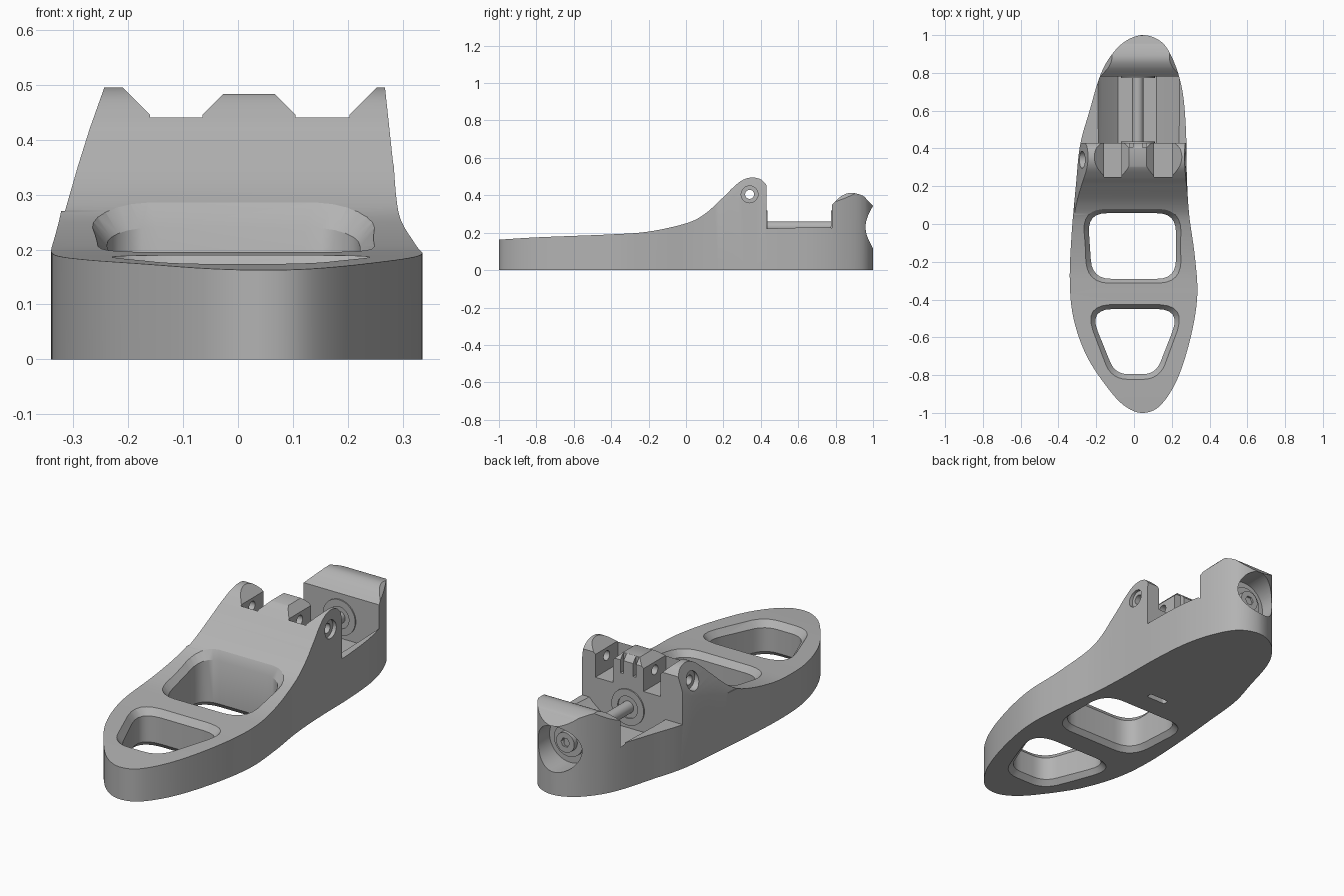
import bpy, bmesh, math
from mathutils import Vector

if "Cube" in bpy.data.objects:
    bpy.data.objects.remove(bpy.data.objects["Cube"])

grey = bpy.data.materials.new("plain grey")
grey.use_nodes = True
grey.diffuse_color = (0.45, 0.45, 0.45, 1)
grey.node_tree.nodes["Principled BSDF"].inputs["Base Color"].default_value = (0.45, 0.45, 0.45, 1)

AXIS_X, AXIS_Z = 0.02, 0.23     # clamp screw axis
PIN_Y, PIN_Z = 0.34, 0.405      # hinge pin axis


def spline(pts, steps=8, closed=False):
    """Catmull-Rom curve through 2D points."""
    pts = [Vector(p) for p in pts]
    n = len(pts)
    out = []
    for i in range(n if closed else n - 1):
        def at(k):
            return pts[k % n] if closed else pts[max(0, min(n - 1, k))]
        a, b, c, d = (at(i + k) for k in (-1, 0, 1, 2))
        for s in range(steps):
            t = s / steps
            out.append(0.5 * (2 * b + (c - a) * t + (2 * a - 5 * b + 4 * c - d) * t ** 2
                              + (3 * b - a - 3 * c + d) * t ** 3))
    return out if closed else out + [pts[-1]]


def rounded(pts, radii, steps=6):
    """Polygon with each corner replaced by a smooth arc."""
    out = []
    pts = [Vector(p) for p in pts]
    for i, (p, r) in enumerate(zip(pts, radii)):
        a = p + (pts[i - 1] - p).normalized() * r
        b = p + (pts[(i + 1) % len(pts)] - p).normalized() * r
        for s in range(steps + 1):
            t = s / steps
            out.append(a * (1 - t) ** 2 + p * 2 * t * (1 - t) + b * t * t)
    return out


def circle(cx, cy, r, n=40):
    return [(cx + r * math.cos(math.tau * i / n), cy + r * math.sin(math.tau * i / n)) for i in range(n)]


def loft(name, rings):
    """Closed solid through rings of equal vertex count."""
    bm = bmesh.new()
    loops = [[bm.verts.new(p) for p in ring] for ring in rings]
    for lo, hi in zip(loops, loops[1:]):
        for i in range(len(lo)):
            j = (i + 1) % len(lo)
            bm.faces.new((lo[i], lo[j], hi[j], hi[i]))
    bm.faces.new(loops[0][::-1])
    bm.faces.new(loops[-1])
    if len(rings) > 2:
        bmesh.ops.triangulate(bm, faces=bm.faces)
    bmesh.ops.recalc_face_normals(bm, faces=bm.faces)
    mesh = bpy.data.meshes.new(name)
    bm.to_mesh(mesh)
    bm.free()
    mesh.materials.append(grey)
    obj = bpy.data.objects.new(name, mesh)
    bpy.context.collection.objects.link(obj)
    return obj


def prism(name, pts, axis, a, b):
    place = {"x": lambda p, h: (h, p[0], p[1]),
             "y": lambda p, h: (p[0], h, p[1]),
             "z": lambda p, h: (p[0], p[1], h)}[axis]
    return loft(name, [[place(p, h) for p in pts] for h in (a, b)])


def box(x0, x1, z0, z1):
    return [(x0, z0), (x1, z0), (x1, z1), (x0, z1)]


def combine(obj, tool, op="DIFFERENCE"):
    tool.hide_render = True
    mod = obj.modifiers.new("shape", "BOOLEAN")
    mod.operation, mod.object, mod.solver = op, tool, "EXACT"
    bpy.context.view_layer.objects.active = obj
    bpy.ops.object.modifier_apply(modifier=mod.name)
    bpy.data.objects.remove(tool)


# Plan outline extruded, then trimmed by the side profile
outline = spline([(0.05, -1), (0.14, -0.96), (0.23, -0.82), (0.30, -0.6), (0.335, -0.38), (0.322, -0.17),
                  (0.292, 0.05), (0.28, 0.25), (0.275, 0.5), (0.257, 0.7), (0.215, 0.85), (0.15, 0.96),
                  (0.05, 1), (-0.05, 0.965), (-0.13, 0.88), (-0.185, 0.77), (-0.235, 0.6), (-0.285, 0.42),
                  (-0.308, 0.2), (-0.33, -0.05), (-0.34, -0.3), (-0.32, -0.5), (-0.25, -0.7),
                  (-0.13, -0.88), (-0.04, -0.97)], closed=True)
body = prism("body", outline, "z", 0, 0.6)

ramp = spline([(-1.05, 0.159), (-0.8, 0.175), (-0.4, 0.191), (-0.2, 0.206), (0, 0.25), (0.1, 0.3),
               (0.2, 0.39), (0.25, 0.44), (0.3, 0.48), (0.35, 0.495), (0.4, 0.485), (0.43, 0.455)])
heel = spline([(0.78, 0.35), (0.83, 0.395), (0.88, 0.413), (0.94, 0.4), (0.97, 0.375), (1.05, 0.29)])
side = ramp + [Vector((0.43, 0.222)), Vector((0.78, 0.232))] + heel + [Vector((1.05, -0.05)),
                                                                        Vector((-1.05, -0.05))]
combine(body, prism("side_profile", side, "x", -0.6, 0.6), "INTERSECT")


def surface(y):
    for a, b in zip(ramp, ramp[1:]):
        if a[0] <= y <= b[0]:
            return a[1] + (b[1] - a[1]) * (y - a[0]) / (b[0] - a[0])
    return ramp[-1][1]


# Sloped flanks of the hinge hump
combine(body, prism("right_flank", [(-0.315, 0.27), (-0.292, 0.35), (-0.27, 0.42), (-0.238, 0.51),
                                    (-0.5, 0.51), (-0.5, 0.27)], "y", -0.2, 0.6))
combine(body, prism("left_flank", [(0.305, 0.25), (0.282, 0.36), (0.266, 0.51), (0.5, 0.51), (0.5, 0.25)],
                    "y", -0.2, 0.6))

# Two windows with chamfered rims above and below
windows = [([(-0.245, 0.057), (0.222, 0.057), (0.222, -0.29), (-0.222, -0.29)], (0.1, 0.1, 0.1, 0.1)),
           ([(-0.24, -0.45), (0.25, -0.45), (0.115, -0.795), (-0.1, -0.795)], (0.13, 0.13, 0.07, 0.07))]
for corners, radii in windows:
    inner = rounded(corners, radii)
    centre = (Vector((min(p.x for p in inner), min(p.y for p in inner)))
              + Vector((max(p.x for p in inner), max(p.y for p in inner)))) / 2

    def ring(grow, height):
        pts = [p + (p - centre).normalized() * grow for p in inner]
        return [(p.x, p.y, height(p.y)) for p in pts]
    combine(body, loft("window", [ring(0.045, lambda y: -0.02), ring(0, lambda y: 0.025),
                                  ring(0, lambda y: surface(y) - 0.032),
                                  ring(0.028, surface), ring(0.028, lambda y: 0.65)]))

# Hinge pockets with flared mouths
for left, right in ((-0.16, -0.065), (0.105, 0.203)):
    f = 0.07
    combine(body, prism("pocket", [(left, 0.33), (right, 0.33), (right, 0.445), (right + f, 0.445 + f),
                                   (left - f, 0.445 + f), (left, 0.445)], "y", 0.25, 0.47))

# Centre lug: lowered top and two small slots
combine(body, prism("lug_top", box(-0.04, 0.08, 0.483, 0.55), "y", 0.2, 0.5))
for x in (-0.015, 0.055):
    combine(body, prism("lug_slot", box(x - 0.009, x + 0.009, 0.39, 0.5), "y", 0.405, 0.45))

# Hinge pin bore with wide seats at both ends
combine(body, prism("pin_bore", circle(PIN_Y, PIN_Z, 0.024), "x", -0.5, 0.5))
for a, b in ((-0.5, -0.255), (0.258, 0.5)):
    combine(body, prism("pin_seat", circle(PIN_Y, PIN_Z, 0.045), "x", a, b))

# Trough under the clamp screw
combine(body, prism("trough", [(-0.195, 0.3), (-0.19, 0.225), (-0.17, 0.2), (-0.085, 0.125), (0.12, 0.125),
                               (0.215, 0.2), (0.24, 0.225), (0.245, 0.3)], "y", 0.43, 0.78))

# Heel shoulders and the round screw recess
for s in (-1, 1):
    x = 0.035 + s * 0.155
    combine(body, prism("shoulder", [(x + s * 0.075, 0.335), (x - s * 0.015, 0.425), (x - s * 0.015, 0.5),
                                     (x + s * 0.3, 0.5), (x + s * 0.3, 0.335)], "y", 0.77, 1.1))
combine(body, prism("recess", circle(AXIS_X + 0.015, AXIS_Z, 0.115, 64), "y", 0.87, 1.1))

# Nut slot in the underside
combine(body, prism("nut_slot", rounded(box(-0.035, 0.075, 0.185, 0.215), [0.014] * 4), "z", -0.1, 0.12))

# Clamp screw, collars on the facing walls, and screw head
prism("screw_shaft", circle(AXIS_X, AXIS_Z, 0.03), "y", 0.4, 0.9)
for label, a, b in (("front", 0.42, 0.436), ("rear", 0.774, 0.79)):
    collar = prism(label + "_collar", circle(AXIS_X, AXIS_Z, 0.09), "y", a, b)
    combine(collar, prism("collar_bore", circle(AXIS_X, AXIS_Z, 0.055), "y", a - 0.1, b + 0.1))
prism("screw_washer", circle(AXIS_X + 0.015, AXIS_Z, 0.08), "y", 0.86, 0.885)
head = prism("screw_head", circle(AXIS_X + 0.015, AXIS_Z, 0.05), "y", 0.87, 0.91)
combine(head, prism("hex_socket", circle(AXIS_X + 0.015, AXIS_Z, 0.024, 6), "y", 0.89, 1))

# Smooth curved walls, keep edges crisp
bpy.ops.object.select_all(action="DESELECT")
for obj in bpy.context.collection.objects:
    if obj.type == "MESH" and obj.data.materials and obj.data.materials[0] == grey:
        obj.select_set(True)
        bpy.context.view_layer.objects.active = obj
bpy.ops.object.shade_smooth_by_angle(angle=math.radians(28))
